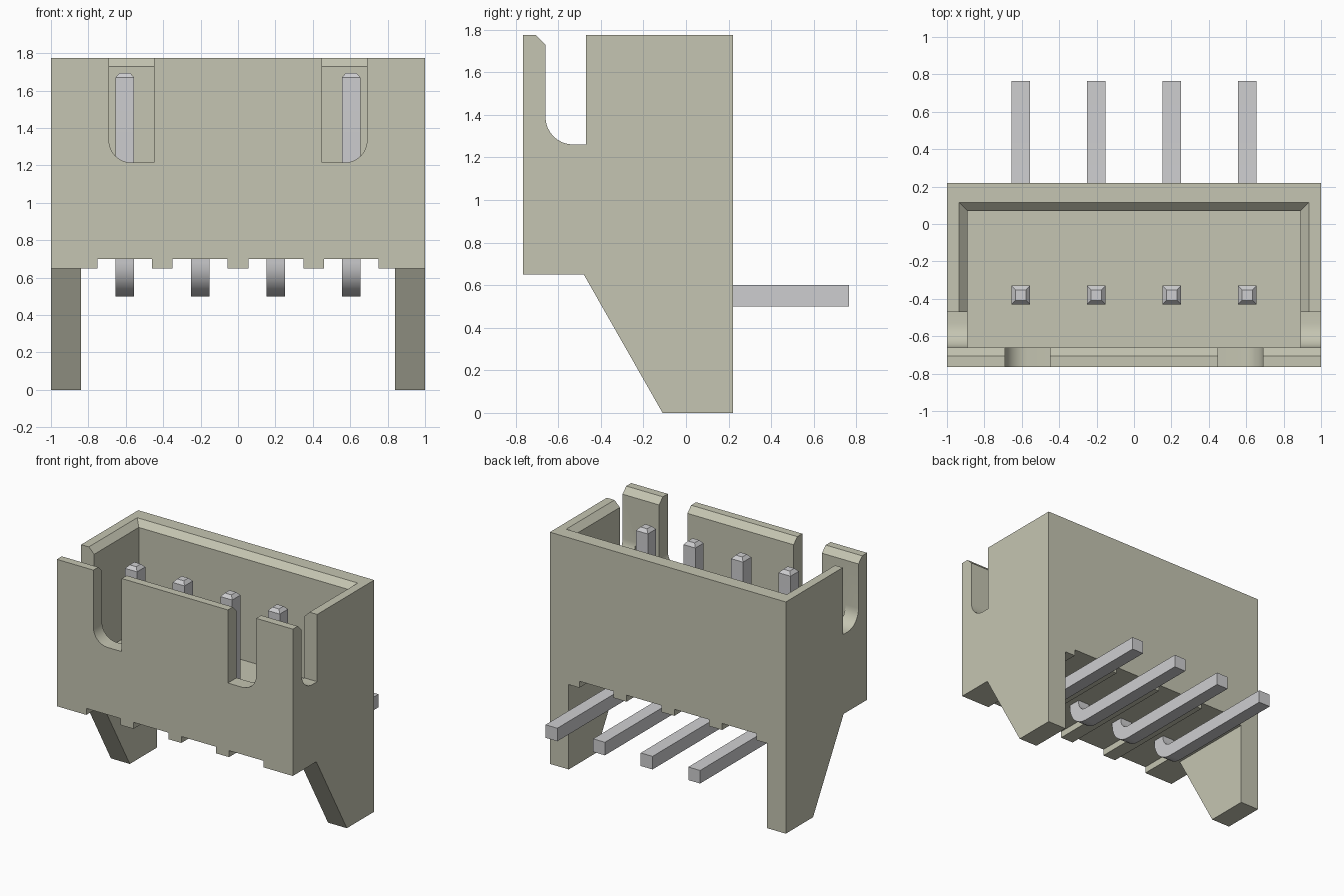
import bpy
import bmesh
import math

cube = bpy.data.objects.get("Cube")
if cube:
    bpy.data.objects.remove(cube, do_unlink=True)


def material(name, srgb):
    lin = [((c / 255 + 0.055) / 1.055) ** 2.4 for c in srgb] + [1.0]
    m = bpy.data.materials.new(name)
    m.use_nodes = True
    m.diffuse_color = lin
    bsdf = next(n for n in m.node_tree.nodes if n.type == 'BSDF_PRINCIPLED')
    bsdf.inputs["Base Color"].default_value = lin
    return m


PLASTIC = material("ivory plastic", (197, 197, 178))
METAL = material("grey metal", (206, 206, 208))


def loft(name, rings, mat=PLASTIC):
    """Solid through a list of rings with equal point counts, capped at both ends."""
    bm = bmesh.new()
    vs = [[bm.verts.new(p) for p in r] for r in rings]
    n = len(vs[0])
    for a, b in zip(vs, vs[1:]):
        for i in range(n):
            j = (i + 1) % n
            bm.faces.new((a[i], a[j], b[j], b[i]))
    bm.faces.new(vs[0])
    bm.faces.new(vs[-1])
    bmesh.ops.recalc_face_normals(bm, faces=bm.faces)
    me = bpy.data.meshes.new(name)
    bm.to_mesh(me)
    bm.free()
    me.materials.append(mat)
    ob = bpy.data.objects.new(name, me)
    bpy.context.collection.objects.link(ob)
    return ob


def prism_x(name, yz, x0, x1):
    return loft(name, [[(x, y, z) for y, z in yz] for x in (x0, x1)])


def prism_y(name, xz, y0, y1):
    return loft(name, [[(x, y, z) for x, z in xz] for y in (y0, y1)])


def arc(cx, cz, r, a0, a1, n=8):
    ts = [math.radians(a0 + (a1 - a0) * i / n) for i in range(n + 1)]
    return [(cx + r * math.cos(t), cz + r * math.sin(t)) for t in ts]


def activate(ob):
    bpy.ops.object.select_all(action='DESELECT')
    ob.select_set(True)
    bpy.context.view_layer.objects.active = ob


def cut(ob, cutter):
    mod = ob.modifiers.new("cut", 'BOOLEAN')
    mod.operation = 'DIFFERENCE'
    mod.solver = 'EXACT'
    mod.object = cutter
    activate(ob)
    bpy.ops.object.modifier_apply(modifier=mod.name)
    bpy.data.objects.remove(cutter, do_unlink=True)


FRONT, BACK, BASE, TOP = -0.765, 0.22, 0.65, 1.775

# Housing block with four shallow channels along its underside
outline = [(-1, TOP), (-1, BASE)]
for x0, x1 in ((-0.75, -0.46), (-0.35, -0.055), (0.055, 0.35), (0.46, 0.75)):
    outline += [(x0, BASE), (x0, 0.70), (x1, 0.70), (x1, BASE)]
outline += [(1, BASE), (1, TOP)]
housing = prism_y("housing", outline, FRONT, BACK)

# Inner cavity with a chamfered rim
rings = []
for z, d in ((0.95, 0), (1.73, 0), (1.82, 0.09)):
    x, y0, y1 = 0.89 + d, -0.66 - d, 0.07 + d
    rings.append([(-x, y0, z), (x, y0, z), (x, y1, z), (-x, y1, z)])
cut(housing, loft("cavity_cutter", rings))

# Slot through both side walls, rounded at its lower front corner
side_slot = [(-0.47, 1.82), (-0.75, 1.82), (-0.66, 1.73)]
side_slot += arc(-0.53, 1.39, 0.13, 180, 270) + [(-0.47, 1.26)]
cut(housing, prism_x("side_slot_cutter", side_slot, -1.1, 1.1))

# Two front slots, rounded at their outer lower corners
for s in (-1, 1):
    front_slot = [(0.45, 1.9), (0.45, 1.215)]
    front_slot += arc(0.57, 1.335, 0.12, 270, 360) + [(0.69, 1.9)]
    cut(housing, prism_y("front_slot_cutter", [(s * x, z) for x, z in front_slot], -0.9, -0.6))

activate(housing)
bpy.ops.object.shade_smooth_by_angle(angle=math.radians(30))

# Tapered legs under the side walls
leg = [(-0.48, BASE), (-0.11, 0), (BACK, 0), (BACK, BASE)]
prism_x("right_leg", leg, -1, -0.84)
prism_x("left_leg", leg, 0.84, 1)

# Bent square pins with chamfered tips
H = 0.05
for i, px in enumerate((-0.605, -0.202, 0.202, 0.605)):
    rings = []
    for z, h in ((1.695, 0.028), (1.67, H)):
        rings.append([(px - h, -0.38 - h, z), (px + h, -0.38 - h, z),
                      (px + h, -0.38 + h, z), (px - h, -0.38 + h, z)])
    outer = arc(-0.25, 0.68, 0.18, 180, 270) + [(0.765, 0.5)]
    inner = arc(-0.25, 0.68, 0.08, 180, 270) + [(0.765, 0.6)]
    for (yo, zo), (yi, zi) in zip(outer, inner):
        rings.append([(px - H, yo, zo), (px + H, yo, zo), (px + H, yi, zi), (px - H, yi, zi)])
    pin = loft(f"pin_{i + 1}", rings, METAL)
    activate(pin)
    bpy.ops.object.shade_smooth_by_angle(angle=math.radians(25))
